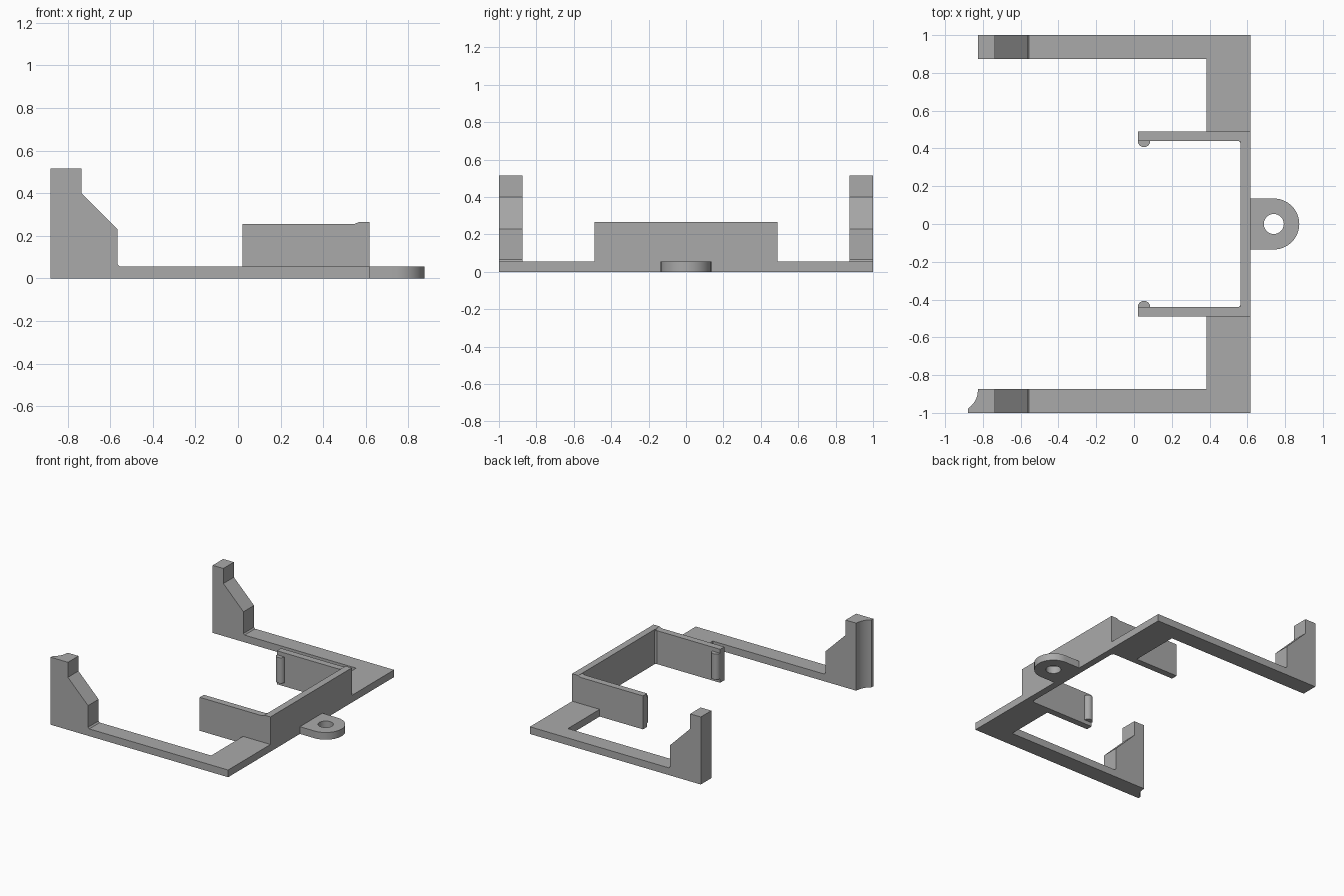
import bpy, bmesh, math
from mathutils import Vector

cube = bpy.data.objects.get("Cube")
if cube:
    bpy.data.objects.remove(cube, do_unlink=True)

grey = bpy.data.materials.new("plain grey")
grey.use_nodes = True
grey.diffuse_color = (0.4, 0.4, 0.4, 1)
grey.node_tree.nodes["Principled BSDF"].inputs["Base Color"].default_value = (0.4, 0.4, 0.4, 1)

BASE = 0.055      # thickness of the flat frame
CLIP = 0.49       # half width of the central clip
WALL_IN, WALL_OUT = 0.565, 0.617


def prism(name, outline, axis, low, high):
    """Extrude a 2D outline along 'y' (outline in x, z) or 'z' (outline in x, y)."""
    def place(p, h):
        return Vector((p[0], h, p[1])) if axis == "y" else Vector((p[0], p[1], h))
    bm = bmesh.new()
    face = bm.faces.new([bm.verts.new(place(p, low)) for p in outline])
    top = bmesh.ops.extrude_face_region(bm, geom=[face])["geom"]
    offset = place((0, 0), high - low)
    bmesh.ops.translate(bm, vec=offset, verts=[v for v in top if isinstance(v, bmesh.types.BMVert)])
    bmesh.ops.recalc_face_normals(bm, faces=bm.faces)
    mesh = bpy.data.meshes.new(name)
    bm.to_mesh(mesh)
    bm.free()
    mesh.materials.append(grey)
    obj = bpy.data.objects.new(name, mesh)
    bpy.context.collection.objects.link(obj)
    return obj


def arc(cx, cy, r, start, end, steps):
    angles = [math.radians(start + (end - start) * i / steps) for i in range(steps + 1)]
    return [(cx + r * math.cos(a), cy + r * math.sin(a)) for a in angles]


def rect(x0, x1, y0, y1):
    return [(x0, y0), (x1, y0), (x1, y1), (x0, y1)]


def cut(obj, cutter):
    cutter.hide_render = True
    mod = obj.modifiers.new("cut", "BOOLEAN")
    mod.operation = "DIFFERENCE"
    mod.solver = "EXACT"
    mod.object = cutter
    bpy.context.view_layer.objects.active = obj
    bpy.ops.object.modifier_apply(modifier=mod.name)
    bpy.data.objects.remove(cutter, do_unlink=True)


def smooth(obj):
    bpy.ops.object.select_all(action="DESELECT")
    obj.select_set(True)
    bpy.context.view_layer.objects.active = obj
    bpy.ops.object.shade_smooth_by_angle(angle=math.radians(30))


for side, word in ((-1, "front"), (1, "back")):
    # Long bar with its stepped upright post
    end = -0.88 if side < 0 else -0.825
    profile = [(end, 0), (0.385, 0), (0.385, BASE), (-0.555, BASE), (-0.565, 0.065),
               (-0.565, 0.23), (-0.735, 0.4), (-0.735, 0.515), (end, 0.515)]
    bar = prism(word + "_bar_and_post", profile, "y", *sorted((side * 0.873, side)))
    if side < 0:
        # Hollow curve down the outer end of the front post
        cut(bar, prism("post_cutter", arc(-0.953, -0.873, 0.128, 0, 345, 46), "z", -0.1, 0.7))
        smooth(bar)

    # Wide plate joining the bar to the clip
    prism(word + "_plate", rect(0.385, WALL_OUT, *sorted((side * CLIP, side))), "z", 0, BASE)

    # Clip arm, its top ramping up to the end wall
    arm_profile = [(0.02, 0), (WALL_IN, 0), (WALL_IN, 0.263), (0.545, 0.255), (0.02, 0.255)]
    prism(word + "_clip_arm", arm_profile, "y", *sorted((side * 0.44, side * CLIP)))

    # Small brace in the inner corner of the clip
    y = side * 0.44
    prism(word + "_corner_brace", [(WALL_IN, y), (WALL_IN - 0.012, y), (WALL_IN, y - side * 0.012)],
          "z", 0, 0.255)

    # Rounded catch near the arm tip
    turn = 180 if side > 0 else 0
    smooth(prism(word + "_catch", arc(0.053, y, 0.033, turn, turn + 180, 16), "z", 0.03, 0.225))

# End wall of the clip
prism("clip_end_wall", rect(WALL_IN, WALL_OUT, -CLIP, CLIP), "z", 0, 0.265)

# Mounting lug with a round hole
lug = prism("mounting_lug",
            [(WALL_OUT, -0.135)] + arc(0.74, 0, 0.135, -90, 90, 32) + [(WALL_OUT, 0.135)],
            "z", 0, BASE)
cut(lug, prism("hole_cutter", arc(0.74, 0, 0.053, 0, 350, 35), "z", -0.1, 0.2))
smooth(lug)
